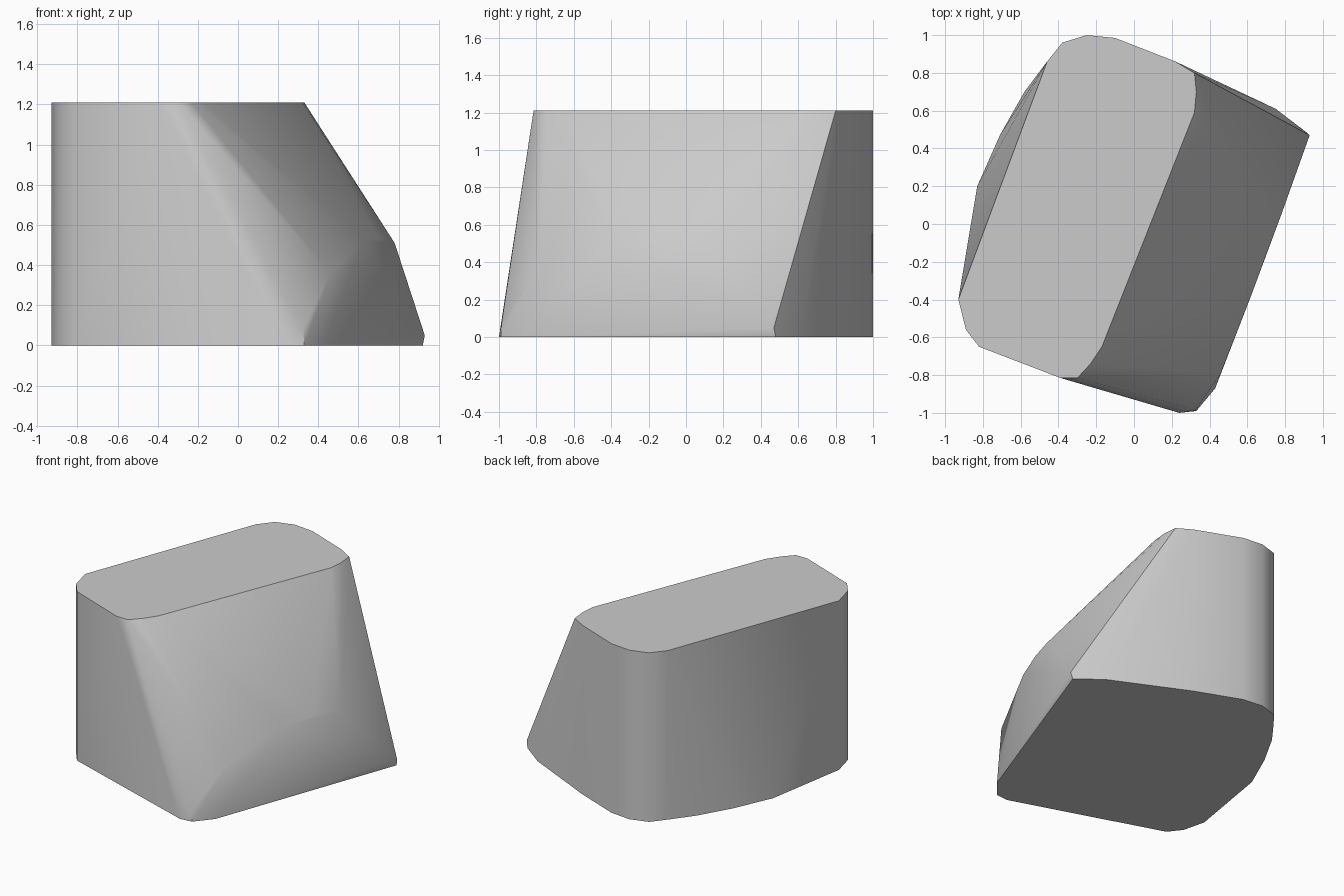
import bpy
import bmesh
from math import radians

cube = bpy.data.objects.get("Cube")
if cube:
    bpy.data.objects.remove(cube, do_unlink=True)

HEIGHT = 1.21

# Upright wall corners, shared by the top and the base
upright = [(-.93, -.4), (-.89, -.56), (-.82, -.65),
           (.22, .86), (-.1, .985), (-.25, 1), (-.38, .96), (-.46, .86)]
# Rounded front edge of the top
top_edge = [(-.39, -.815), (-.3, -.815), (-.23, -.74), (-.17, -.65),
            (.32, .59), (.33, .7), (.32, .8)]
# Wider outline of the base
base_edge = [(.24, -1), (.33, -.99), (.43, -.87), (.92, .48), (.75, .61),
             (-.58, .7), (-.71, .47), (-.83, .2)]
# Arched rim where the slope meets the steep side
rim = [(.325, -.985, .08), (.46, -.79, .36), (.62, -.38, .52),
       (.7, -.16, .535), (.78, .05, .51), (.93, .47, .05)]

points = [(x, y, HEIGHT) for x, y in upright + top_edge]
points += [(x, y, 0) for x, y in upright + base_edge]
points += rim

# Wrap a convex skin around the outlines
bm = bmesh.new()
for p in points:
    bm.verts.new(p)
hull = bmesh.ops.convex_hull(bm, input=bm.verts[:])
loose = {g for g in hull["geom_interior"] + hull["geom_unused"]
         if isinstance(g, bmesh.types.BMVert)}
bmesh.ops.delete(bm, geom=list(loose), context="VERTS")
bmesh.ops.dissolve_limit(bm, angle_limit=radians(1),
                         verts=bm.verts[:], edges=bm.edges[:])
bmesh.ops.recalc_face_normals(bm, faces=bm.faces[:])

mesh = bpy.data.meshes.new("faceted_block")
bm.to_mesh(mesh)
bm.free()
block = bpy.data.objects.new("faceted_block", mesh)
bpy.context.collection.objects.link(block)

# Single light grey
grey = bpy.data.materials.new("light_grey")
grey.use_nodes = True
colour = (.6, .6, .6, 1)
grey.diffuse_color = colour
grey.node_tree.nodes["Principled BSDF"].inputs["Base Color"].default_value = colour
mesh.materials.append(grey)

# Smooth sides with crisp top and bottom edges
bpy.ops.object.select_all(action="DESELECT")
block.select_set(True)
bpy.context.view_layer.objects.active = block
bpy.ops.object.shade_smooth_by_angle(angle=radians(40))
